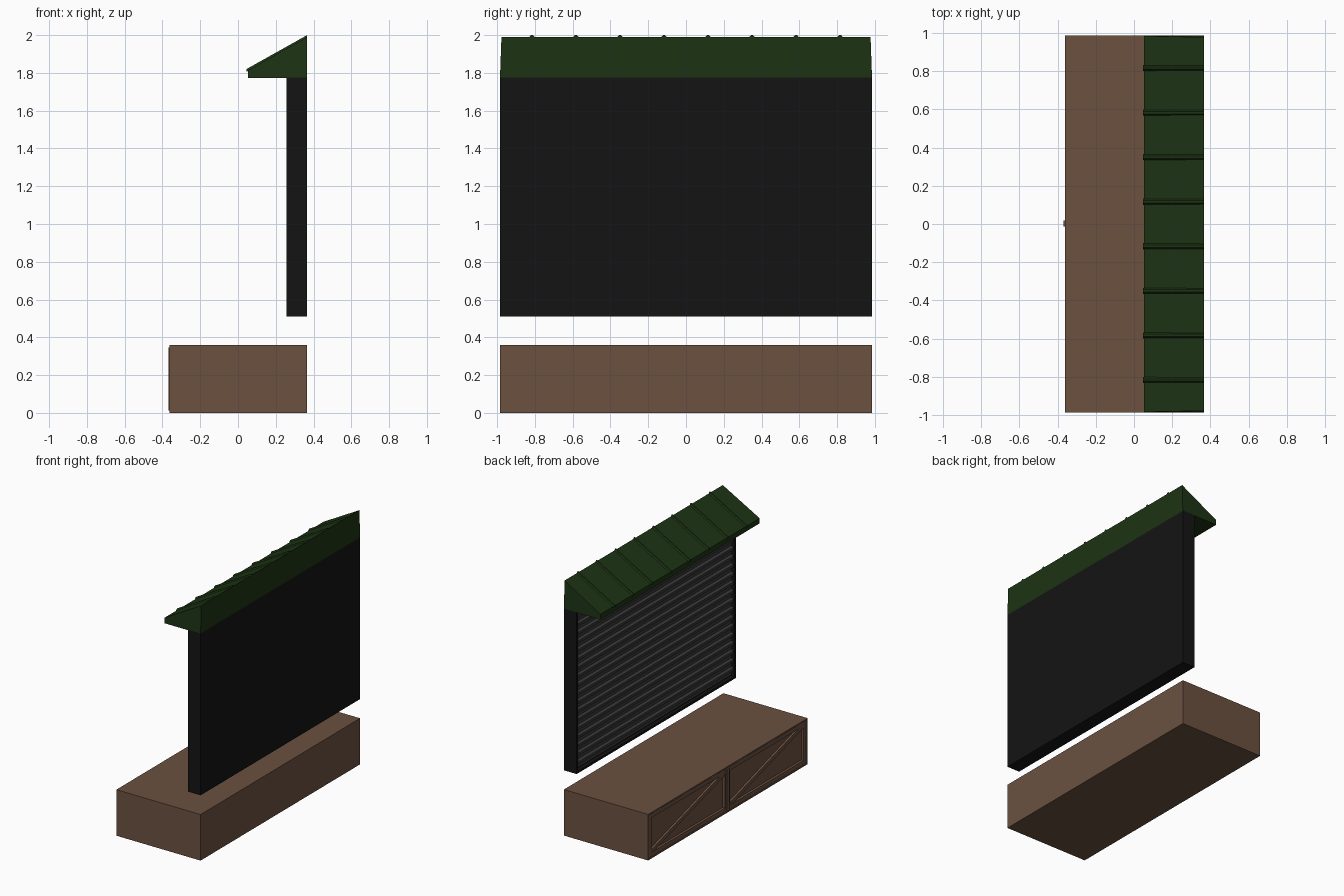
import bpy, bmesh, math
from mathutils import Matrix

if "Cube" in bpy.data.objects:
    bpy.data.objects.remove(bpy.data.objects["Cube"])


def material(name, rgb):
    m = bpy.data.materials.new(name)
    m.diffuse_color = (*rgb, 1)
    m.use_nodes = True
    m.node_tree.nodes["Principled BSDF"].inputs["Base Color"].default_value = m.diffuse_color
    return m


BROWN = material("brown wood", (0.147, 0.083, 0.051))
GREEN = material("green roof", (0.012, 0.034, 0.007))
BLACK = material("black frame", (0.007, 0.007, 0.007))
GREY = material("grey shutter", (0.042, 0.042, 0.042))


def finish(bm, name, mat):
    bmesh.ops.recalc_face_normals(bm, faces=bm.faces)
    me = bpy.data.meshes.new(name)
    bm.to_mesh(me)
    bm.free()
    me.materials.append(mat)
    ob = bpy.data.objects.new(name, me)
    bpy.context.collection.objects.link(ob)
    return ob


def box(name, mat, x, y, z, tilt=0, inset=0, depth=0):
    """Box from ranges, tilted about x; optionally recess its -x face."""
    bm = bmesh.new()
    bmesh.ops.create_cube(bm, size=1)
    bmesh.ops.scale(bm, vec=(x[1] - x[0], y[1] - y[0], z[1] - z[0]), verts=bm.verts)
    bmesh.ops.rotate(bm, matrix=Matrix.Rotation(tilt, 3, 'X'), verts=bm.verts)
    bmesh.ops.translate(bm, vec=(sum(x) / 2, sum(y) / 2, sum(z) / 2), verts=bm.verts)
    if inset:
        face = min(bm.faces, key=lambda f: f.calc_center_median().x)
        bmesh.ops.inset_region(bm, faces=[face], thickness=inset)
        # shift the inner face inwards through a second rim
        bmesh.ops.inset_region(bm, faces=[face], thickness=0.0005)
        bmesh.ops.translate(bm, vec=(depth, 0, 0), verts=face.verts)
    return finish(bm, name, mat)


def loft(name, mat, a, b, caps=True):
    """Join two matching outlines into a solid (or an open sheet)."""
    bm = bmesh.new()
    va = [bm.verts.new(p) for p in a]
    vb = [bm.verts.new(p) for p in b]
    n = len(a)
    for i in range(n if caps else n - 1):
        j = (i + 1) % n
        bm.faces.new((va[i], va[j], vb[j], vb[i]))
    if caps:
        bm.faces.new(va)
        bm.faces.new(vb)
    return finish(bm, name, mat)


W = 0.985

# Base cabinet with recessed front
box("cabinet_body", BROWN, (-0.362, 0.366), (-W, W), (0, 0.36), inset=0.013, depth=0.022)

# Two braced doors and the strip between them
for side, y0 in (("right", -0.972), ("left", 0.0)):
    y1, s = y0 + 0.972, 0.032
    x = (-0.359, -0.338)
    box(side + "_door_stile_a", BROWN, x, (y0, y0 + s), (0.013, 0.347))
    box(side + "_door_stile_b", BROWN, x, (y1 - s, y1), (0.013, 0.347))
    box(side + "_door_rail_low", BROWN, x, (y0 + s, y1 - s), (0.013, 0.013 + s))
    box(side + "_door_rail_top", BROWN, x, (y0 + s, y1 - s), (0.347 - s, 0.347))
    dy, dz = 0.972 - 2 * s, 0.334 - 2 * s
    half, mid = math.hypot(dy, dz) / 2, (y0 + y1) / 2
    box(side + "_door_brace", BROWN, (-0.356, -0.338), (mid - half, mid + half),
        (0.165, 0.195), tilt=-math.atan2(dz, dy))
box("door_cover_strip", BROWN, (-0.369, -0.338), (-0.012, 0.018), (0.013, 0.347))

# Shutter housing
box("shutter_housing", BLACK, (0.256, 0.366), (-W, W), (0.51, 1.775), inset=0.025, depth=0.03)

# Corrugated shutter sheet
count, z0, z1 = 18, 0.535, 1.75
p = (z1 - z0) / count
profile = []
for i in range(count):
    z = z0 + i * p
    profile += [(0.28, z), (0.28, z + p * 0.4), (0.262, z + p * 0.55), (0.262, z + p * 0.85)]
profile.append((0.28, z1))
loft("corrugated_shutter", GREY, [(x, -0.96, z) for x, z in profile],
     [(x, 0.96, z) for x, z in profile], caps=False)

# Sloped roof, ends leaning in slightly
roof = [(0.052, 1.772, W), (0.366, 1.772, W), (0.366, 1.99, 0.977), (0.052, 1.813, 0.983)]
loft("roof", GREEN, [(x, -y, z) for x, z, y in roof], [(x, y, z) for x, z, y in roof])

# Raised roof seams
section = [(-0.016, -0.004), (-0.006, 0.01), (0.006, 0.01), (0.016, -0.004)]
for i in range(8):
    y = (i - 3.5) * 0.233
    loft(f"roof_seam_{i + 1}", GREEN,
         [(0.046, y + a, 1.811 + b) for a, b in section],
         [(0.366, y + a, 1.99 + b) for a, b in section])
